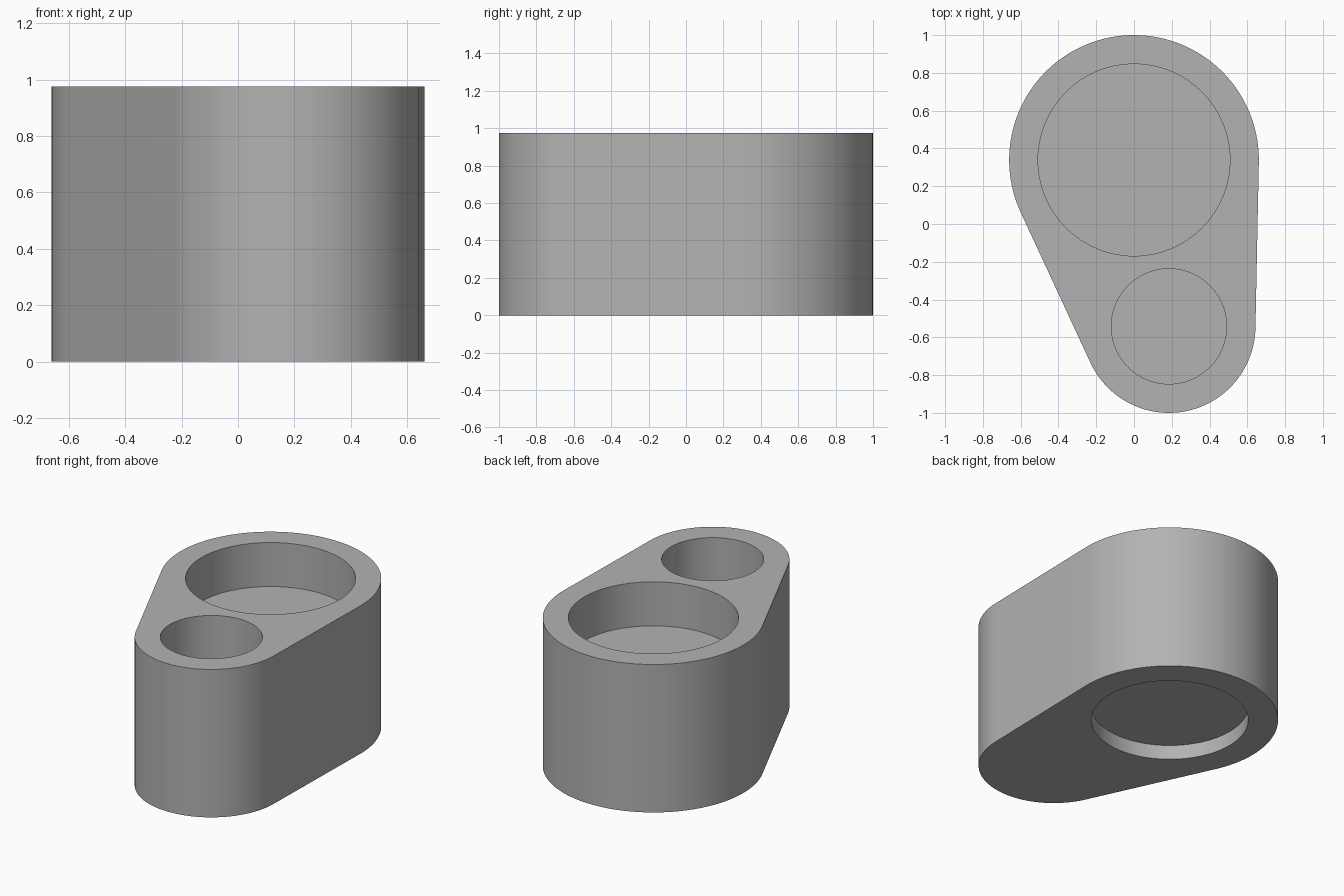
import bpy
import bmesh
from math import acos, atan2, cos, sin, hypot, pi, radians

cube = bpy.data.objects.get("Cube")
if cube:
    bpy.data.objects.remove(cube, do_unlink=True)

HEIGHT = 0.975
BIG, BIG_R = (0.0, 0.339), 0.661
SMALL, SMALL_R = (0.185, -0.542), 0.458
POCKET_DEPTH, RECESS_DEPTH = 0.29, 0.097

# Plain grey material
grey = bpy.data.materials.new("plain grey")
colour = (0.45, 0.45, 0.45, 1)
grey.diffuse_color = colour
grey.use_nodes = True
grey.node_tree.nodes["Principled BSDF"].inputs["Base Color"].default_value = colour


def arc(centre, radius, start, end, steps):
    angles = [start + (end - start) * i / steps for i in range(steps + 1)]
    return [(centre[0] + radius * cos(a), centre[1] + radius * sin(a)) for a in angles]


def prism(name, outline, bottom, top):
    bm = bmesh.new()
    base = bm.faces.new([bm.verts.new((x, y, bottom)) for x, y in outline])
    side = bmesh.ops.extrude_face_region(bm, geom=[base])["geom"]
    verts = [v for v in side if isinstance(v, bmesh.types.BMVert)]
    bmesh.ops.translate(bm, verts=verts, vec=(0, 0, top - bottom))
    bmesh.ops.recalc_face_normals(bm, faces=bm.faces)
    mesh = bpy.data.meshes.new(name)
    bm.to_mesh(mesh)
    bm.free()
    mesh.materials.append(grey)
    obj = bpy.data.objects.new(name, mesh)
    bpy.context.collection.objects.link(obj)
    return obj


# Body: two round ends joined by their outer tangents
dx, dy = SMALL[0] - BIG[0], SMALL[1] - BIG[1]
axis = atan2(dy, dx)
spread = acos((BIG_R - SMALL_R) / hypot(dx, dy))
outline = arc(BIG, BIG_R, axis + spread, axis + 2 * pi - spread, 80)
outline += arc(SMALL, SMALL_R, axis - spread, axis + spread, 56)
body = prism("holder_body", outline, 0, HEIGHT)


# Round pockets in the top and a shallow recess underneath
def cut(name, centre, radius, bottom, top):
    circle = arc(centre, radius, 0, 2 * pi, 96)[:-1]
    cutter = prism(name, circle, bottom, top)
    cutter.hide_render = True
    mod = body.modifiers.new(name, "BOOLEAN")
    mod.operation = "DIFFERENCE"
    mod.solver = "EXACT"
    mod.object = cutter
    bpy.context.view_layer.objects.active = body
    bpy.ops.object.modifier_apply(modifier=mod.name)
    bpy.data.objects.remove(cutter, do_unlink=True)


cut("large_pocket", BIG, 0.508, HEIGHT - POCKET_DEPTH, HEIGHT + 0.1)
cut("small_pocket", SMALL, 0.305, HEIGHT - POCKET_DEPTH, HEIGHT + 0.1)
cut("base_recess", BIG, 0.479, -0.1, RECESS_DEPTH)

# Smooth walls with crisp rims
for obj in bpy.context.selected_objects:
    obj.select_set(False)
body.select_set(True)
bpy.context.view_layer.objects.active = body
bpy.ops.object.shade_smooth_by_angle(angle=radians(30))
